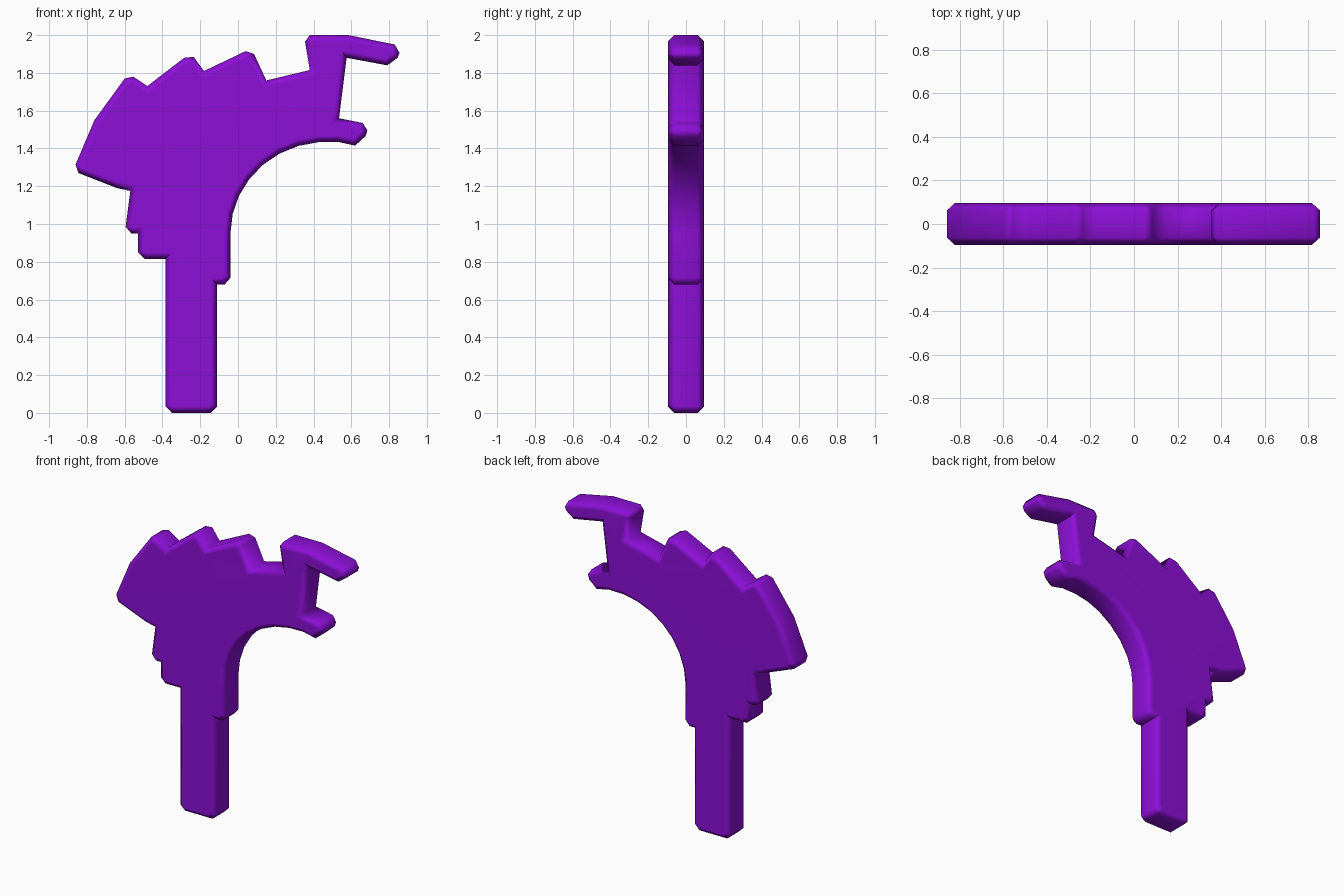
import bpy
import bmesh
from math import cos, sin, radians

HALF_DEPTH = 0.096
CHAMFER = 0.034

default_cube = bpy.data.objects.get("Cube")
if default_cube:
    bpy.data.objects.remove(default_cube, do_unlink=True)


def make_material(name, colour):
    material = bpy.data.materials.new(name)
    material.use_nodes = True
    material.diffuse_color = colour
    material.node_tree.nodes["Principled BSDF"].inputs["Base Color"].default_value = colour
    return material


def arc(centre, radius_x, radius_z, start, end, steps):
    """Points on an elliptical arc in the x-z plane."""
    points = []
    for i in range(steps + 1):
        angle = radians(start + (end - start) * i / steps)
        points.append((centre[0] + radius_x * cos(angle),
                       centre[1] + radius_z * sin(angle)))
    return points


def chamfered_plate(name, outline, material):
    """Closed x-z outline thickened along y, with chamfered front and back rims."""
    bm = bmesh.new()
    side = HALF_DEPTH - CHAMFER
    front = [bm.verts.new((x, -side, z)) for x, z in outline]
    back = [bm.verts.new((x, side, z)) for x, z in outline]
    caps = [bm.faces.new(front), bm.faces.new(back[::-1])]
    count = len(outline)
    for i in range(count):
        j = (i + 1) % count
        bm.faces.new((front[i], back[i], back[j], front[j]))
    bmesh.ops.recalc_face_normals(bm, faces=bm.faces[:])

    # Rim chamfers
    bmesh.ops.inset_region(bm, faces=caps, thickness=CHAMFER, depth=0,
                           use_even_offset=True, use_boundary=True)
    for cap in caps:
        for vert in cap.verts:
            vert.co.y = HALF_DEPTH if vert.co.y > 0 else -HALF_DEPTH

    mesh = bpy.data.meshes.new(name)
    bm.to_mesh(mesh)
    bm.free()
    mesh.materials.append(material)
    plate = bpy.data.objects.new(name, mesh)
    bpy.context.collection.objects.link(plate)

    # Soft chamfers, flat broad faces
    bpy.ops.object.select_all(action='DESELECT')
    plate.select_set(True)
    bpy.context.view_layer.objects.active = plate
    bpy.ops.object.shade_smooth_by_angle(angle=radians(60))
    weighted = plate.modifiers.new("soft_edges", 'WEIGHTED_NORMAL')
    weighted.keep_sharp = True
    return plate


purple = make_material("purple", (0.265, 0.005, 0.68, 1))

# Grip and the stepped collar behind it
grip = [(-0.11, 0.035), (-0.145, 0), (-0.35, 0), (-0.385, 0.035)]
collar = [(-0.385, 0.815), (-0.495, 0.815), (-0.53, 0.85), (-0.53, 0.95),
          (-0.565, 0.95), (-0.595, 0.985), (-0.57, 1.175)]

# Three swept crest fins
rear_fin = [(-0.64, 1.19), (-0.845, 1.27), (-0.86, 1.315), (-0.76, 1.55),
            (-0.6, 1.77), (-0.555, 1.78), (-0.48, 1.73)]
middle_fin = [(-0.285, 1.88), (-0.235, 1.885), (-0.18, 1.81)]
front_fin = [(0.04, 1.915), (0.085, 1.9), (0.15, 1.76), (0.38, 1.815)]

# Hooked head and the short prong below it
hook = [(0.355, 1.965), (0.38, 2), (0.585, 2), (0.83, 1.95), (0.855, 1.905),
        (0.845, 1.88), (0.79, 1.84), (0.575, 1.88), (0.535, 1.56)]
prong = [(0.66, 1.535), (0.685, 1.495), (0.675, 1.465), (0.62, 1.415), (0.53, 1.435)]

# Inner curve down to the small step above the grip
inner_curve = arc((0.47, 0.95), 0.51, 0.485, 95, 180, 7)
step = [(-0.04, 0.715), (-0.07, 0.68), (-0.11, 0.68)]

chamfered_plate("crested_hook_handle",
                grip + collar + rear_fin + middle_fin + front_fin
                + hook + prong + inner_curve + step, purple)
